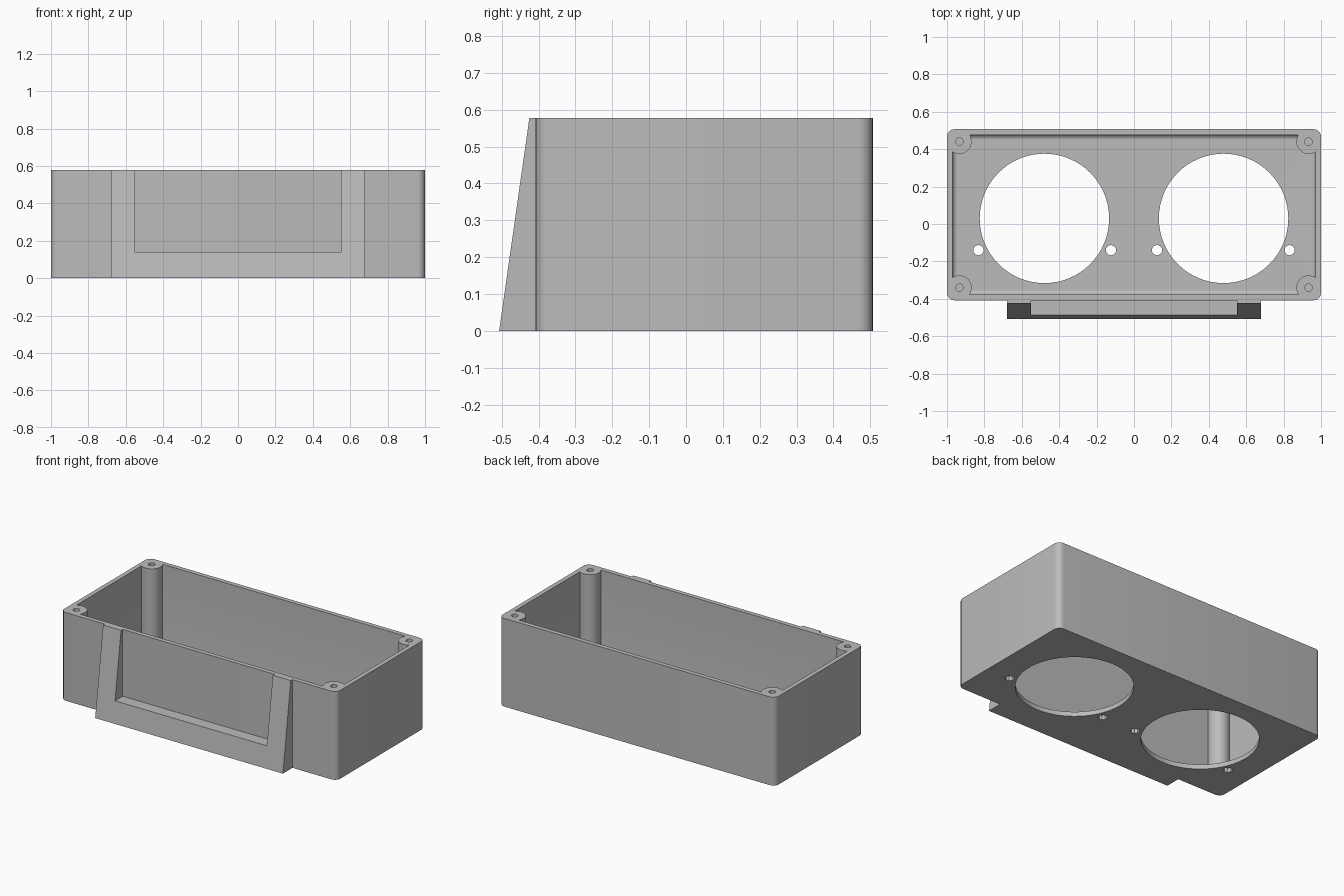
import bpy, bmesh
from math import radians

if "Cube" in bpy.data.objects:
    bpy.data.objects.remove(bpy.data.objects["Cube"], do_unlink=True)

HEIGHT = 0.578
FRONT, BACK = -0.408, 0.507
WALL = 0.03

grey = bpy.data.materials.new("plain grey")
grey.use_nodes = True
grey.diffuse_color = (0.5, 0.5, 0.5, 1)
grey.node_tree.nodes["Principled BSDF"].inputs["Base Color"].default_value = (0.5, 0.5, 0.5, 1)


def finish(name, bm):
    bmesh.ops.recalc_face_normals(bm, faces=bm.faces)
    mesh = bpy.data.meshes.new(name)
    bm.to_mesh(mesh)
    bm.free()
    mesh.materials.append(grey)
    obj = bpy.data.objects.new(name, mesh)
    bpy.context.collection.objects.link(obj)
    return obj


def block(name, x, y0, y1, z0, z1, radius, pick):
    """Box with the picked edges rounded."""
    bm = bmesh.new()
    bmesh.ops.create_cube(bm, size=1)
    for v in bm.verts:
        v.co = (2 * x * v.co.x, y1 if v.co.y > 0 else y0, z1 if v.co.z > 0 else z0)
    edges = [e for e in bm.edges if pick(*[v.co for v in e.verts])]
    bmesh.ops.bevel(bm, geom=edges, offset=radius, segments=6, profile=0.5, affect='EDGES')
    return finish(name, bm)


def cylinder(name, x, y, z0, z1, radius, sides):
    bm = bmesh.new()
    bmesh.ops.create_cone(bm, cap_ends=True, segments=sides, radius1=radius,
                          radius2=radius, depth=z1 - z0)
    bmesh.ops.translate(bm, verts=bm.verts, vec=(x, y, (z0 + z1) / 2))
    return finish(name, bm)


def cut(obj, cutter):
    """Subtract the cutter and delete it."""
    cutter.hide_render = True
    mod = obj.modifiers.new("cut", 'BOOLEAN')
    mod.operation = 'DIFFERENCE'
    mod.solver = 'EXACT'
    mod.object = cutter
    bpy.context.view_layer.objects.active = obj
    bpy.ops.object.modifier_apply(modifier=mod.name)
    bpy.data.objects.remove(cutter, do_unlink=True)


# Outer body with rounded upright corners
case = block("enclosure_case", 1, FRONT, BACK, 0, HEIGHT, 0.04,
             lambda a, b: abs(a.z - b.z) > 0.1)

# Cavity with a filleted floor, leaving a round screw post in each corner
cavity = block("cavity_cutter", 1 - WALL, FRONT + WALL, BACK - WALL, WALL, HEIGHT + 0.1, 0.025,
               lambda a, b: max(a.z, b.z) < 0.1)
posts = [(sx * 0.933, y) for sx in (-1, 1) for y in (-0.34, 0.44)]
for x, y in posts:
    cut(cavity, cylinder("post_cutter", x, y, -0.1, HEIGHT + 0.2, 0.065, 40))
cut(case, cavity)

# Blind screw holes in the posts
for x, y in posts:
    cut(case, cylinder("screw_cutter", x, y, 0.25, HEIGHT + 0.1, 0.02, 20))

# Two large floor openings, each with a pair of small holes
for side in (-1, 1):
    cut(case, cylinder("opening_cutter", side * 0.479, 0.03, -0.1, 0.1, 0.346, 64))
    for x in (0.123, 0.832):
        cut(case, cylinder("small_hole_cutter", side * x, -0.14, -0.1, 0.1, 0.028, 10))

# Sloping U-shaped frame on the front
outline = [(-0.68, 0), (0.68, 0), (0.68, HEIGHT), (0.55, HEIGHT),
           (0.55, 0.14), (-0.55, 0.14), (-0.55, HEIGHT), (-0.68, HEIGHT)]
bm = bmesh.new()
rear = [bm.verts.new((x, FRONT, z)) for x, z in outline]
fore = [bm.verts.new((x, -0.507 + 0.082 * z / HEIGHT, z)) for x, z in outline]
bm.faces.new(rear)
bm.faces.new(fore)
for i in range(len(outline)):
    j = (i + 1) % len(outline)
    bm.faces.new((rear[i], rear[j], fore[j], fore[i]))
frame = finish("front_frame", bm)

# Smooth rounded surfaces, keep hard edges
bpy.ops.object.select_all(action='DESELECT')
for obj in (case, frame):
    obj.select_set(True)
bpy.context.view_layer.objects.active = case
bpy.ops.object.shade_smooth_by_angle(angle=radians(30))
